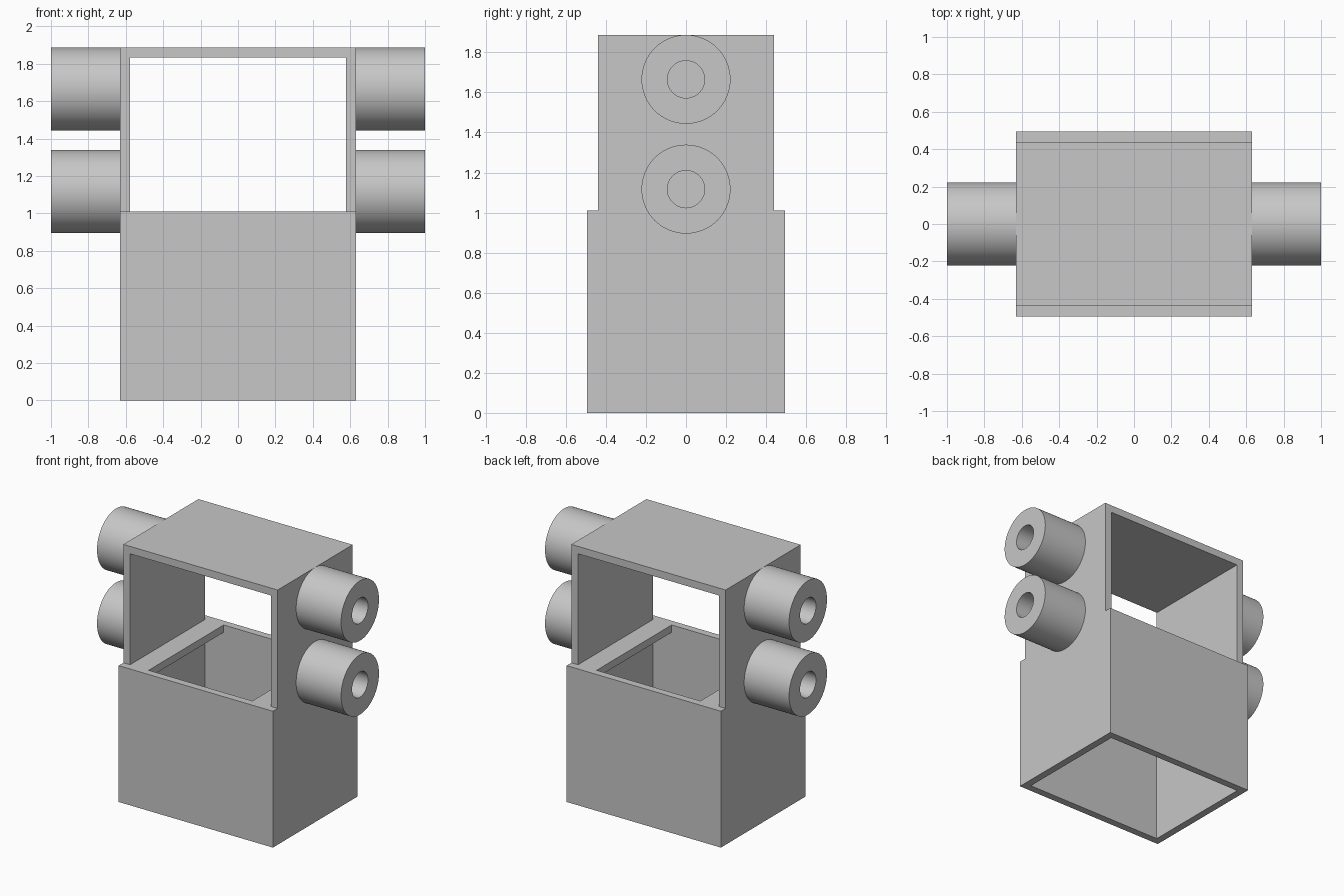
import bpy, bmesh, math
from mathutils import Vector

if "Cube" in bpy.data.objects:
    bpy.data.objects.remove(bpy.data.objects["Cube"])

W, D = 0.632, 0.494          # half width and half depth of the base
BASE_H, TOP = 1.01, 1.887    # base height and overall height
T = 0.055                    # wall thickness
DU = D - T                   # half depth of the upper frame
SLOT = 0.425                 # half width of the opening in the base's deck

grey = bpy.data.materials.new("light grey")
grey.use_nodes = True
COLOUR = (0.57, 0.57, 0.57, 1)
grey.diffuse_color = COLOUR
grey.node_tree.nodes["Principled BSDF"].inputs["Base Color"].default_value = COLOUR


def finish(name, bm):
    bmesh.ops.recalc_face_normals(bm, faces=bm.faces)
    mesh = bpy.data.meshes.new(name)
    bm.to_mesh(mesh)
    bm.free()
    mesh.materials.append(grey)
    obj = bpy.data.objects.new(name, mesh)
    bpy.context.collection.objects.link(obj)
    return obj


def box(name, low, high):
    bm = bmesh.new()
    low, high = Vector(low), Vector(high)
    bmesh.ops.create_cube(bm, size=1)
    for v in bm.verts:
        v.co = (low + high) / 2 + v.co * (high - low)
    return finish(name, bm)


def side_wall(name, side):
    # Stepped outline: wide base, narrower upper frame
    outline = [(-D, 0), (D, 0), (D, BASE_H), (DU, BASE_H),
               (DU, TOP), (-DU, TOP), (-DU, BASE_H), (-D, BASE_H)]
    bm = bmesh.new()
    face = bm.faces.new([bm.verts.new((side * W, y, z)) for y, z in outline])
    new = bmesh.ops.extrude_face_region(bm, geom=[face])["geom"]
    moved = [g for g in new if isinstance(g, bmesh.types.BMVert)]
    bmesh.ops.translate(bm, verts=moved, vec=(-side * T, 0, 0))
    return finish(name, bm)


def tube(name, side, z, outer=0.222, inner=0.093):
    # Hollow boss lathed around the x axis, closed at its root by the wall
    root = W - 0.01
    profile = [(root, inner), (1, inner), (1, outer), (root, outer)]
    bm = bmesh.new()
    verts = [bm.verts.new((side * x, 0, z + r)) for x, r in profile]
    edges = [bm.edges.new(pair) for pair in zip(verts, verts[1:])]
    bmesh.ops.spin(bm, geom=verts + edges, cent=(0, 0, z), axis=(1, 0, 0),
                   angle=math.tau, steps=64, use_duplicate=False)
    bmesh.ops.remove_doubles(bm, verts=bm.verts, dist=0.0001)
    obj = finish(name, bm)
    bpy.ops.object.select_all(action="DESELECT")
    obj.select_set(True)
    bpy.context.view_layer.objects.active = obj
    bpy.ops.object.shade_smooth_by_angle(angle=math.radians(35))


# Side walls, deck ledges and the paired side tubes
for label, side in (("left", 1), ("right", -1)):
    side_wall(label + "_side_wall", side)
    xs = sorted((side * SLOT, side * (W - T)))
    box(label + "_deck_ledge", (xs[0], -DU, BASE_H - T), (xs[1], DU, BASE_H))
    tube(label + "_upper_tube", side, TOP - 0.222)
    tube(label + "_lower_tube", side, 1.117)

# Front and back of the base, and the roof of the frame
inner_w = W - T
box("front_wall", (-inner_w, -D, 0), (inner_w, -DU, BASE_H))
box("back_wall", (-inner_w, DU, 0), (inner_w, D, BASE_H))
box("roof", (-inner_w, -DU, TOP - T), (inner_w, DU, TOP))
